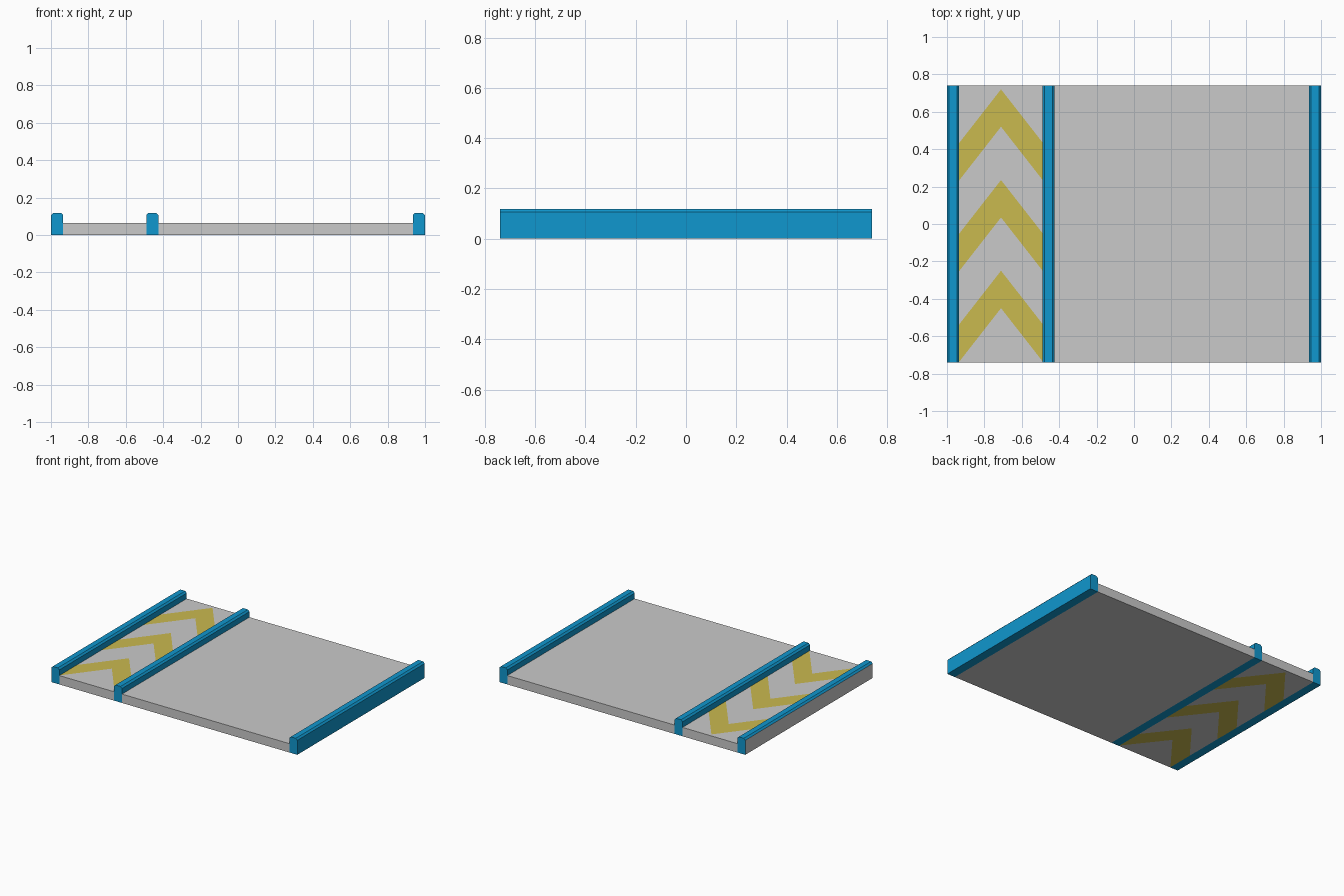
import bpy, bmesh

if "Cube" in bpy.data.objects:
    bpy.data.objects.remove(bpy.data.objects["Cube"])

HALF_Y = 0.74     # half length of the tile
DECK_Z = 0.065    # deck thickness
RAIL_Z = 0.118    # rail height
RAIL_W = 0.065
CHAMFER = 0.012


def material(name, color):
    m = bpy.data.materials.new(name)
    m.diffuse_color = (*color, 1)
    m.use_nodes = True
    m.node_tree.nodes["Principled BSDF"].inputs["Base Color"].default_value = m.diffuse_color
    return m


grey = material("light grey", (0.59, 0.59, 0.59))
yellow = material("mustard yellow", (0.59, 0.49, 0.078))
blue = material("bright blue", (0.005, 0.31, 0.62))


def finish(bm, name, mats):
    bmesh.ops.recalc_face_normals(bm, faces=bm.faces)
    me = bpy.data.meshes.new(name)
    bm.to_mesh(me)
    bm.free()
    for m in mats:
        me.materials.append(m)
    ob = bpy.data.objects.new(name, me)
    bpy.context.collection.objects.link(ob)
    return ob


def extrude_profile(name, profile, mats):
    """Extrude an x/z outline along the whole length."""
    bm = bmesh.new()
    face = bm.faces.new([bm.verts.new((x, -HALF_Y, z)) for x, z in profile])
    new = bmesh.ops.extrude_face_region(bm, geom=[face])["geom"]
    verts = [g for g in new if isinstance(g, bmesh.types.BMVert)]
    bmesh.ops.translate(bm, verts=verts, vec=(0, 2 * HALF_Y, 0))
    return finish(bm, name, mats)


# Blue rails with chamfered top edges
def rail(name, x0):
    x1, c = x0 + RAIL_W, CHAMFER
    return extrude_profile(name, [
        (x0, 0), (x1, 0), (x1, RAIL_Z - c), (x1 - c, RAIL_Z),
        (x0 + c, RAIL_Z), (x0, RAIL_Z - c)], [blue, grey])


left = rail("left_rail", -1.0)
rail("middle_rail", -0.49)
rail("right_rail", 1.0 - RAIL_W)

# The outer wall of the left rail is grey
for p in left.data.polygons:
    if p.normal.x < -0.95:
        p.material_index = 1

# Wide plain deck
extrude_profile("main_deck", [(-0.425, 0), (0.935, 0), (0.935, DECK_Z),
                              (-0.425, DECK_Z)], [grey])

# Narrow lane, cut into alternating grey and yellow chevron bands on both faces
columns = [(-0.935, 0.287), (-0.711, 0.0), (-0.49, 0.283)]   # x, drop from tip
bm = bmesh.new()
sheets = []
for z in (0, DECK_Z):
    sheet = []
    for x, drop in columns:
        ys = [-HALF_Y]
        for tip in (-0.25, 0.235, 0.72):
            ys += [tip - 0.2 - drop, tip - drop]
        ys.append(HALF_Y)
        sheet.append([bm.verts.new((x, y, z)) for y in ys])
    for a, b in zip(sheet, sheet[1:]):
        for i in range(7):
            f = bm.faces.new((a[i], b[i], b[i + 1], a[i + 1]))
            f.material_index = i % 2
    sheets.append(sheet)
low, high = sheets
for end in (0, -1):                      # front and back walls
    for i in range(2):
        bm.faces.new((low[i][end], low[i + 1][end],
                      high[i + 1][end], high[i][end]))
for side in (0, -1):                     # walls against the rails
    for i in range(7):
        bm.faces.new((low[side][i], low[side][i + 1],
                      high[side][i + 1], high[side][i]))
finish(bm, "chevron_lane", [grey, yellow])
